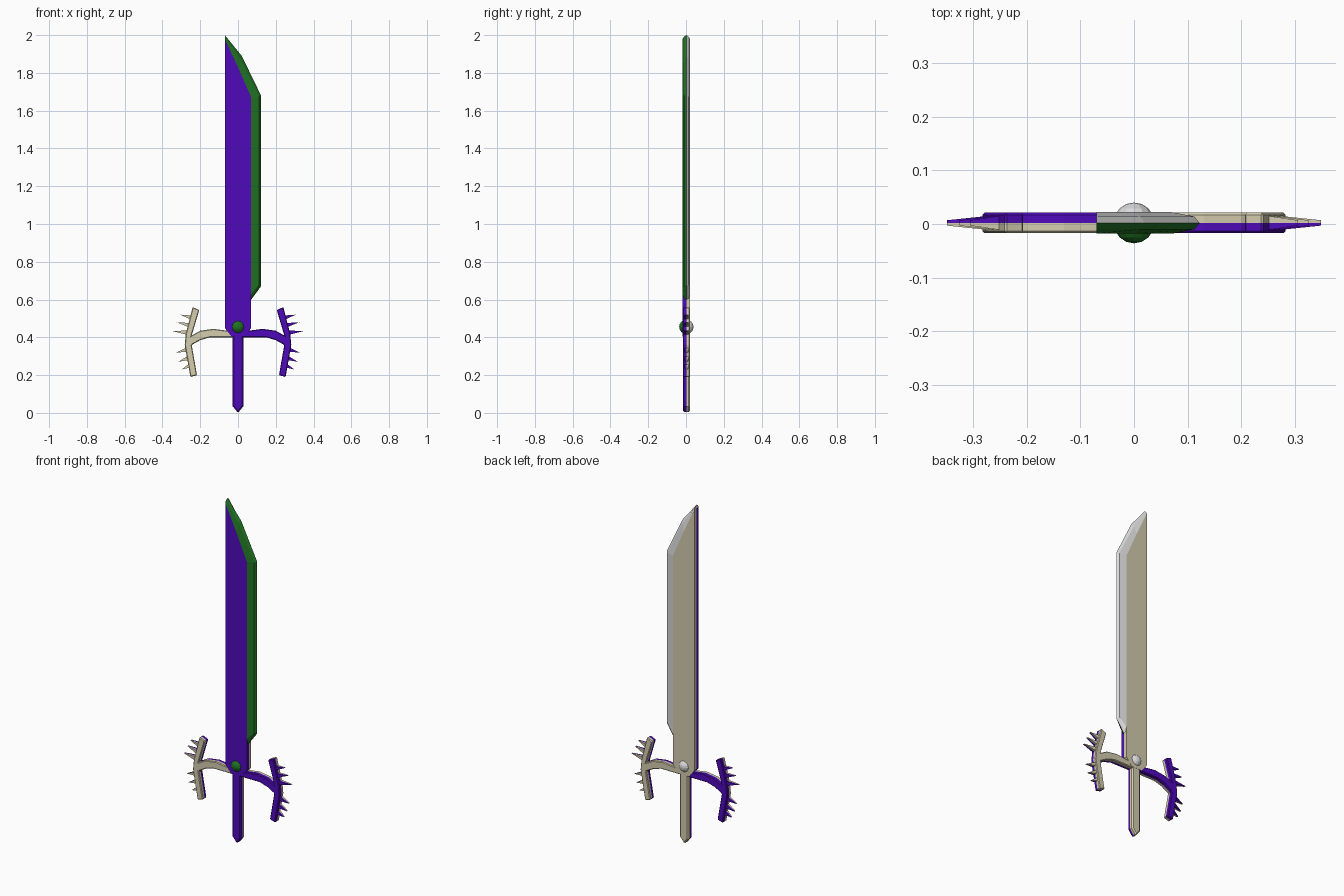
import bpy, bmesh, math
from mathutils import Matrix

cube = bpy.data.objects.get("Cube")
if cube:
    bpy.data.objects.remove(cube)

MID = 0.002      # y of the plane where front and back colours meet
THICK = 0.019    # half thickness of the flat parts


def material(name, rgb):
    m = bpy.data.materials.new(name)
    m.use_nodes = True
    m.diffuse_color = (*rgb, 1)
    m.node_tree.nodes["Principled BSDF"].inputs["Base Color"].default_value = (*rgb, 1)
    return m


purple = material("purple", (0.08, 0.003, 0.50))
bone = material("bone", (0.66, 0.61, 0.43))
green = material("green", (0.015, 0.17, 0.017))
silver = material("silver", (0.70, 0.70, 0.70))


def finish(name, bm, front, back, bevel=0):
    """Colour the front and back halves and make the object."""
    bmesh.ops.recalc_face_normals(bm, faces=bm.faces)
    for f in bm.faces:
        f.material_index = int(f.calc_center_median().y > MID)
    mesh = bpy.data.meshes.new(name)
    bm.to_mesh(mesh)
    bm.free()
    mesh.materials.append(front)
    mesh.materials.append(back)
    ob = bpy.data.objects.new(name, mesh)
    bpy.context.collection.objects.link(ob)
    if bevel:
        mod = ob.modifiers.new("chamfer", "BEVEL")
        mod.width = bevel
        mod.segments = 1
        mod.limit_method = "ANGLE"
        mod.angle_limit = math.radians(50)
    return ob


def slab(name, outline, front, back, bevel=0, halves=None):
    """Flat part from an (x, z) outline, split along its middle plane."""
    bm = bmesh.new()
    halves = halves or [THICK] * len(outline)
    rings = [[bm.verts.new((x, MID + side * h, z))
              for (x, z), h in zip(outline, halves)] for side in (-1, 0, 1)]
    n = len(outline)
    for a, b in zip(rings, rings[1:]):
        for i in range(n):
            j = (i + 1) % n
            bm.faces.new((a[i], a[j], b[j], b[i]))
    bm.faces.new(rings[0])
    bm.faces.new(rings[2])
    return finish(name, bm, front, back, bevel)


# Blade body
inner = [(-0.07, 1.98), (0, 1.83), (0.07, 1.67), (0.07, 0.63), (0.07, 0.6)]
slab("blade_body", inner + [(0.07, 0.45), (0.035, 0.405), (-0.035, 0.405), (-0.07, 0.45)],
     purple, bone, halves=[0.02] * 9)

# Sharpened edge: strips from the body to the thin outer line
shoulder = [(-0.07, 1.992), (0.012, 1.875), (0.112, 1.675), (0.112, 0.68), (0.07, 0.605)]
rim = [(-0.07, 2), (0.02, 1.89), (0.122, 1.68), (0.122, 0.67), (0.07, 0.6)]
bm = bmesh.new()
lines = [[bm.verts.new((x, MID + y, z)) for x, z in line]
         for line, y in ((inner, -0.02), (shoulder, -0.012), (rim, 0),
                         (shoulder, 0.012), (inner, 0.02))]
for a, b in zip(lines, lines[1:]):
    for i in range(len(inner) - 1):
        bm.faces.new((a[i], a[i + 1], b[i + 1], b[i]))
bm.faces.new([line[0] for line in lines])
finish("blade_edge", bm, green, silver)

# Grip
slab("grip", [(-0.028, 0.42), (0.028, 0.42), (0.028, 0.035), (0, 0), (-0.028, 0.035)],
     purple, bone, 0.007)

# Guards with spikes, colours swapped from side to side
guard = [(0.02, 0.40), (0.15, 0.40), (0.2, 0.385), (0.245, 0.36), (0.217, 0.2),
         (0.252, 0.19), (0.282, 0.36), (0.276, 0.42), (0.24, 0.56), (0.205, 0.545),
         (0.245, 0.41), (0.2, 0.435), (0.13, 0.445), (0.02, 0.43)]
spikes = [((0.25, 0.505), (0.305, 0.52)), ((0.26, 0.465), (0.325, 0.48)),
          ((0.272, 0.425), (0.348, 0.433)), ((0.272, 0.335), (0.33, 0.318)),
          ((0.266, 0.29), (0.318, 0.27)), ((0.258, 0.25), (0.298, 0.23))]
for side, s, front, back in (("left", 1, purple, bone), ("right", -1, bone, purple)):
    slab(side + "_guard", [(s * x, z) for x, z in guard], front, back, 0.004)
    for i, ((x, z), (tx, tz)) in enumerate(spikes):
        slab(f"{side}_spike_{i + 1}",
             [(s * x, z + 0.011), (s * tx, tz), (s * x, z - 0.011)],
             front, back, halves=[0.013, 0.005, 0.013])

# Round jewel at the crossing
bm = bmesh.new()
bmesh.ops.create_uvsphere(
    bm, u_segments=12, v_segments=8, radius=0.038,
    matrix=Matrix.Translation((0, MID, 0.455)) @ Matrix.Rotation(math.pi / 2, 4, "X"))
finish("jewel", bm, green, silver)
